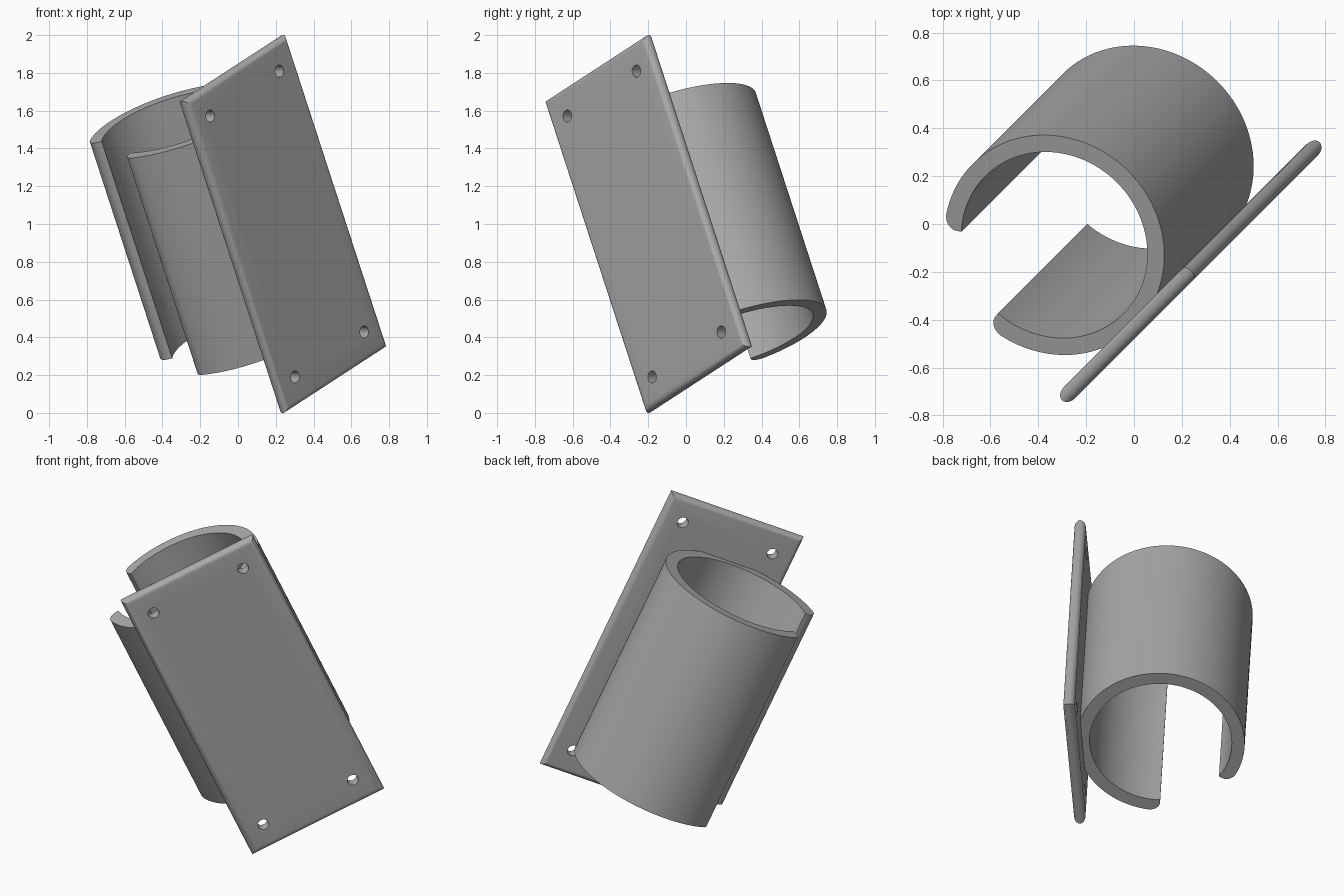
import bpy, bmesh
from math import sin, cos, pi, radians
from mathutils import Matrix, Vector

if "Cube" in bpy.data.objects:
    bpy.data.objects.remove(bpy.data.objects["Cube"])

LENGTH, WIDTH, EDGE = 1.818, 0.84, 0.033       # plate, with fully rounded edges
OUTER, INNER, TUBE = 0.481, 0.407, 1.264       # clip radii and length
TILT = radians(24.7)

# Local frame: X across the plate, Y along it, Z out of its front face
side = Vector((1, 1, 0)).normalized()
up = Vector((0, 0, 1))
across = side * cos(TILT) + up * sin(TILT)
along = up * cos(TILT) - side * sin(TILT)
out = across.cross(along)
frame = Matrix((across, along, out)).transposed().to_4x4()
frame.translation = (0.2375, -0.1975, 1.0)

grey = bpy.data.materials.new("grey")
grey.use_nodes = True
grey.diffuse_color = (0.4, 0.4, 0.4, 1)
grey.node_tree.nodes["Principled BSDF"].inputs["Base Color"].default_value = (0.4, 0.4, 0.4, 1)


def loft(name, rings):
    """Join equal rings of points with quads and close both ends."""
    bm = bmesh.new()
    loops = [[bm.verts.new(p) for p in ring] for ring in rings]
    n = len(loops[0])
    for a, b in zip(loops, loops[1:]):
        for i in range(n):
            j = (i + 1) % n
            bm.faces.new((a[i], a[j], b[j], b[i]))
    bm.faces.new(loops[0])
    bm.faces.new(loops[-1])
    bmesh.ops.recalc_face_normals(bm, faces=bm.faces)
    mesh = bpy.data.meshes.new(name)
    bm.to_mesh(mesh)
    bm.free()
    obj = bpy.data.objects.new(name, mesh)
    bpy.context.collection.objects.link(obj)
    mesh.materials.append(grey)
    return obj


def select(obj):
    bpy.ops.object.select_all(action='DESELECT')
    obj.select_set(True)
    bpy.context.view_layer.objects.active = obj


def finish(obj):
    select(obj)
    bpy.ops.object.shade_smooth_by_angle(angle=radians(30))
    obj.matrix_world = frame


# Mounting plate: stacked rectangles give a half-round rim with mitred corners
rings = []
STEPS = 12
for k in range(STEPS + 1):
    a = pi * (k / STEPS - 0.5) * 0.999
    inset = EDGE * (1 - cos(a))
    x, y, z = WIDTH / 2 - inset, LENGTH / 2 - inset, EDGE * sin(a)
    rings.append([(-x, -y, z), (x, -y, z), (x, y, z), (-x, y, z)])
plate = loft("mounting_plate", rings)

# Four screw holes
for sx in (-1, 1):
    for sy in (-1, 1):
        circle = [(sx * 0.285 + 0.032 * cos(2 * pi * i / 32),
                   sy * 0.76 + 0.032 * sin(2 * pi * i / 32)) for i in range(32)]
        cutter = loft("hole_cutter", [[(x, y, z) for x, y in circle] for z in (-0.1, 0.1)])
        cutter.hide_render = True
        mod = plate.modifiers.new("hole", 'BOOLEAN')
        mod.operation, mod.solver, mod.object = 'DIFFERENCE', 'EXACT', cutter
        select(plate)
        bpy.ops.object.modifier_apply(modifier=mod.name)
        bpy.data.objects.remove(cutter)
finish(plate)

# Tube clip: C-shaped section, angles run from the back towards +X;
# the outer corner of each lip is rounded over
START, END = radians(-39.5), radians(265)
ROUND, DEPTH = radians(8.5), 0.058
section = []
for k in range(9):
    a = pi / 2 * k / 8
    section.append((OUTER - DEPTH * (1 - sin(a)), START + ROUND * (1 - cos(a))))
for k in range(1, 96):
    section.append((OUTER, START + ROUND + (END - START - 2 * ROUND) * k / 96))
for k in range(9):
    a = pi / 2 * k / 8
    section.append((OUTER - DEPTH * (1 - cos(a)), END - ROUND * (1 - sin(a))))
for k in range(97):
    section.append((INNER, END + (START - END) * k / 96))
SHIFT = -0.068
points = [(SHIFT + r * sin(a), -OUTER - r * cos(a)) for r, a in section]
clip = loft("tube_clip", [[(x, y, z) for x, z in points] for y in (-TUBE / 2, TUBE / 2)])
finish(clip)
